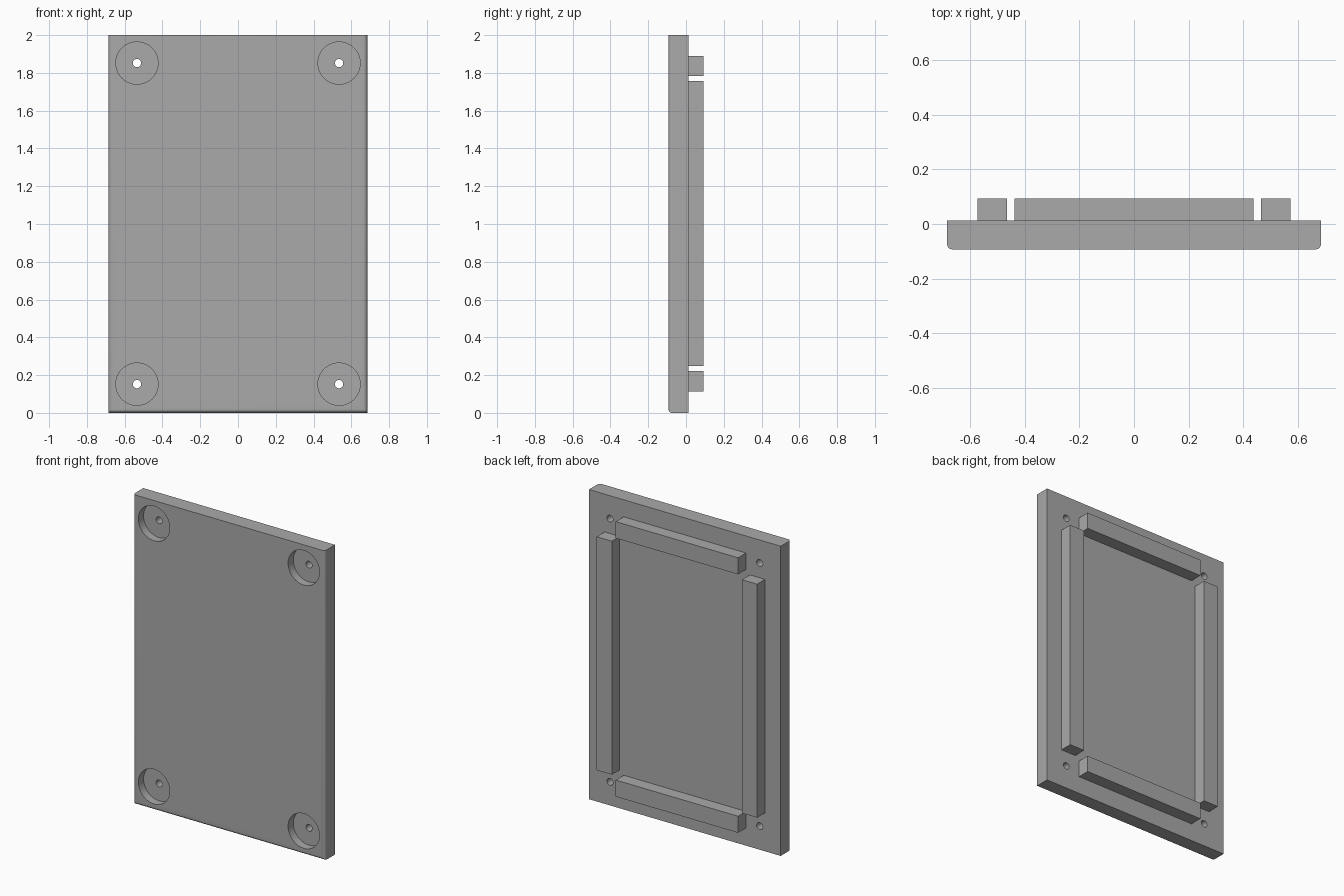
import bpy
import bmesh
from math import radians, pi
from mathutils import Matrix

cube = bpy.data.objects.get("Cube")
if cube:
    bpy.data.objects.remove(cube, do_unlink=True)

WIDTH, HEIGHT = 1.37, 2.0
FRONT, BACK, REAR = -0.093, 0.012, 0.093   # plate front, plate back, rail back

grey = bpy.data.materials.new("plain grey")
grey.use_nodes = True
GREY = (0.4, 0.4, 0.4, 1)
grey.diffuse_color = GREY
grey.node_tree.nodes["Principled BSDF"].inputs["Base Color"].default_value = GREY


def add_object(name, bm):
    mesh = bpy.data.meshes.new(name)
    bm.to_mesh(mesh)
    bm.free()
    mesh.materials.append(grey)
    obj = bpy.data.objects.new(name, mesh)
    bpy.context.collection.objects.link(obj)
    return obj


def box(x0, x1, y0, y1, z0, z1):
    bm = bmesh.new()
    place = Matrix.Translation(((x0 + x1) / 2, (y0 + y1) / 2, (z0 + z1) / 2))
    size = Matrix.Diagonal((x1 - x0, y1 - y0, z1 - z0, 1))
    bmesh.ops.create_cube(bm, size=1, matrix=place @ size)
    return bm


def drill(name, radius, y0, y1):
    """Four cylinders along y, one at each corner, used as a cutter."""
    bm = bmesh.new()
    for x in (-0.535, 0.535):
        for z in (0.152, 1.852):
            place = Matrix.Translation((x, (y0 + y1) / 2, z)) @ Matrix.Rotation(pi / 2, 4, "X")
            bmesh.ops.create_cone(bm, cap_ends=True, segments=48, radius1=radius,
                                  radius2=radius, depth=y1 - y0, matrix=place)
    cutter = add_object(name, bm)
    cutter.hide_render = True
    cutter.hide_set(True)
    return cutter


# Plate, its front edges rounded at the sides and the bottom
bm = box(-WIDTH / 2, WIDTH / 2, FRONT, BACK, 0, HEIGHT)
edges = [e for e in bm.edges
         if all(v.co.y < 0 for v in e.verts) and not all(v.co.z > 1 for v in e.verts)]
bmesh.ops.bevel(bm, geom=edges, offset=0.02, segments=6, profile=0.5, affect="EDGES")
plate = add_object("plate", bm)

# Counterbores and through holes at the corners
cutters = [drill("counterbore_cutter", 0.112, FRONT - 0.05, FRONT + 0.053),
           drill("hole_cutter", 0.022, FRONT - 0.05, REAR + 0.05)]
for cutter in cutters:
    cut = plate.modifiers.new(cutter.name, "BOOLEAN")
    cut.operation = "DIFFERENCE"
    cut.solver = "EXACT"
    cut.object = cutter

# Apply the cuts, then drop the cutters
bpy.context.view_layer.objects.active = plate
plate.select_set(True)
for cutter in cutters:
    bpy.ops.object.modifier_apply(modifier=cutter.name)
    bpy.data.objects.remove(cutter, do_unlink=True)
bpy.ops.object.shade_smooth_by_angle(angle=radians(30))

# Rails on the back, with gaps at the corners
for name, side in (("left_rail", 1), ("right_rail", -1)):
    x0, x1 = sorted((side * 0.465, side * 0.573))
    add_object(name, box(x0, x1, BACK, REAR, 0.248, 1.756))
for name, z in (("bottom_rail", 0.114), ("top_rail", 1.783)):
    add_object(name, box(-0.437, 0.437, BACK, REAR, z, z + 0.107))
